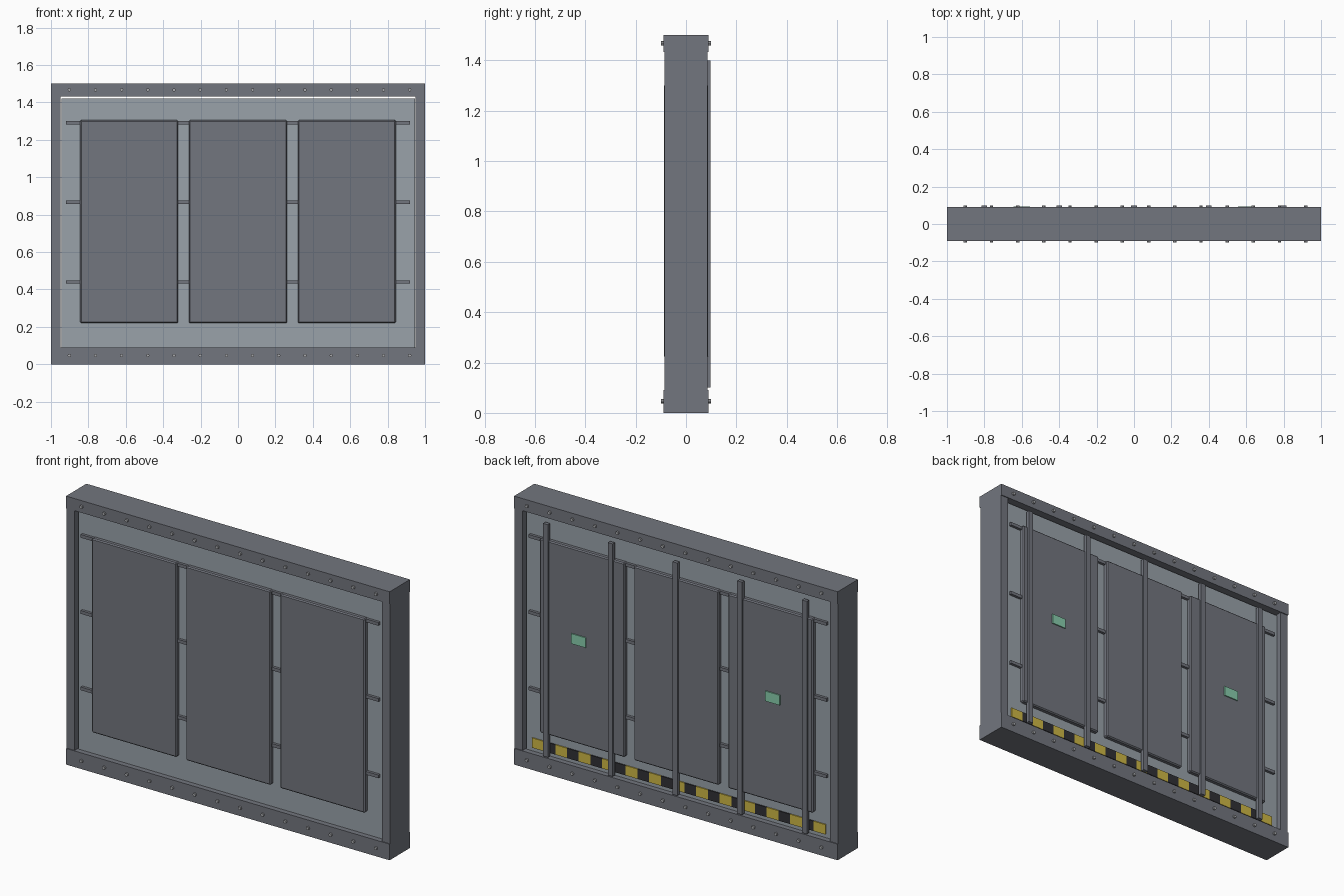
import bpy, bmesh
from mathutils import Matrix, Vector

if "Cube" in bpy.data.objects:
    bpy.data.objects.remove(bpy.data.objects["Cube"])


def material(name, rgb):
    m = bpy.data.materials.new(name)
    m.diffuse_color = (*rgb, 1)
    m.use_nodes = True
    m.node_tree.nodes["Principled BSDF"].inputs["Base Color"].default_value = m.diffuse_color
    return m


FRAME = material("frame_grey", (0.17, 0.18, 0.21))
CORE = material("core_grey", (0.32, 0.36, 0.40))
BOLT = material("bolt_grey", (0.40, 0.41, 0.43))
YELLOW = material("hazard_yellow", (0.62, 0.48, 0.06))
BLACK = material("hazard_black", (0.03, 0.03, 0.035))
GREEN = material("label_green", (0.25, 0.62, 0.42))


def finish(name, bm, mat, bevel=0):
    me = bpy.data.meshes.new(name)
    bm.to_mesh(me)
    bm.free()
    me.materials.append(mat)
    ob = bpy.data.objects.new(name, me)
    bpy.context.collection.objects.link(ob)
    if bevel:
        mod = ob.modifiers.new("bevel", 'BEVEL')
        mod.width, mod.segments = bevel, 1
    return ob


def boxes(name, mat, spans, bevel=0):
    """One object made of boxes given as (x0, x1, y0, y1, z0, z1)."""
    bm = bmesh.new()
    for x0, x1, y0, y1, z0, z1 in spans:
        centre = Vector(((x0 + x1) / 2, (y0 + y1) / 2, (z0 + z1) / 2))
        size = Matrix.Diagonal((x1 - x0, y1 - y0, z1 - z0, 1))
        bmesh.ops.create_cube(bm, size=1, matrix=Matrix.Translation(centre) @ size)
    return finish(name, bm, mat, bevel)


# Outer frame: rails are slightly deeper than the posts
boxes("bottom_rail", FRAME, [(-1, 1, -0.09, 0.09, 0, 0.09)])
boxes("top_rail", FRAME, [(-1, 1, -0.09, 0.09, 1.432, 1.5)])
boxes("left_post", FRAME, [(-1, -0.95, -0.085, 0.085, 0.09, 1.432)])
boxes("right_post", FRAME, [(0.95, 1, -0.085, 0.085, 0.09, 1.432)])

# Recessed core, leaving a narrow slot below the top rail
boxes("core_panel", CORE, [(-0.945, 0.945, -0.06, 0.06, 0.09, 1.422)])

# Raised plates and cross strips on both faces
for side, s in (("front", -1), ("back", 1)):
    for i, x in enumerate((-0.582, 0, 0.582)):
        y0, y1 = sorted((s * 0.058, s * 0.088))
        boxes(f"{side}_plate_{i + 1}", FRAME,
              [(x - 0.262, x + 0.262, y0, y1, 0.22, 1.305)], 0.006)
    y0, y1 = sorted((s * 0.058, s * 0.075))
    boxes(f"{side}_cross_strips", FRAME,
          [(-0.92, 0.92, y0, y1, z - 0.009, z + 0.009) for z in (0.44, 0.867, 1.292)])

    # Bolt heads along the two rails
    bm = bmesh.new()
    for z in (0.047, 1.467):
        for i in range(14):
            pos = Matrix.Translation((-0.902 + 0.14 * i, s * 0.093, z))
            bmesh.ops.create_cone(bm, cap_ends=True, segments=8, radius1=0.009,
                                  radius2=0.009, depth=0.014,
                                  matrix=pos @ Matrix.Rotation(1.570796, 4, 'X'))
    finish(f"{side}_bolts", bm, BOLT)

# Vertical ribs on the back
boxes("back_ribs", FRAME,
      [(x - 0.015, x + 0.015, 0.078, 0.098, 0.10, 1.40) for x in (-0.8, -0.4, 0, 0.4, 0.8)])

# Hazard band of alternating blocks along the foot of the back
W = 1.814 / 25
blocks = [(-0.907 + W * i, -0.907 + W * (i + 1), 0.058, 0.066, 0.11, 0.165) for i in range(25)]
boxes("hazard_yellow_blocks", YELLOW, blocks[0::2])
boxes("hazard_black_blocks", BLACK, blocks[1::2])

# Green label plates
boxes("green_labels", GREEN,
      [(x - 0.045, x + 0.045, 0.086, 0.094, 0.772, 0.828) for x in (-0.6, 0.6)])
